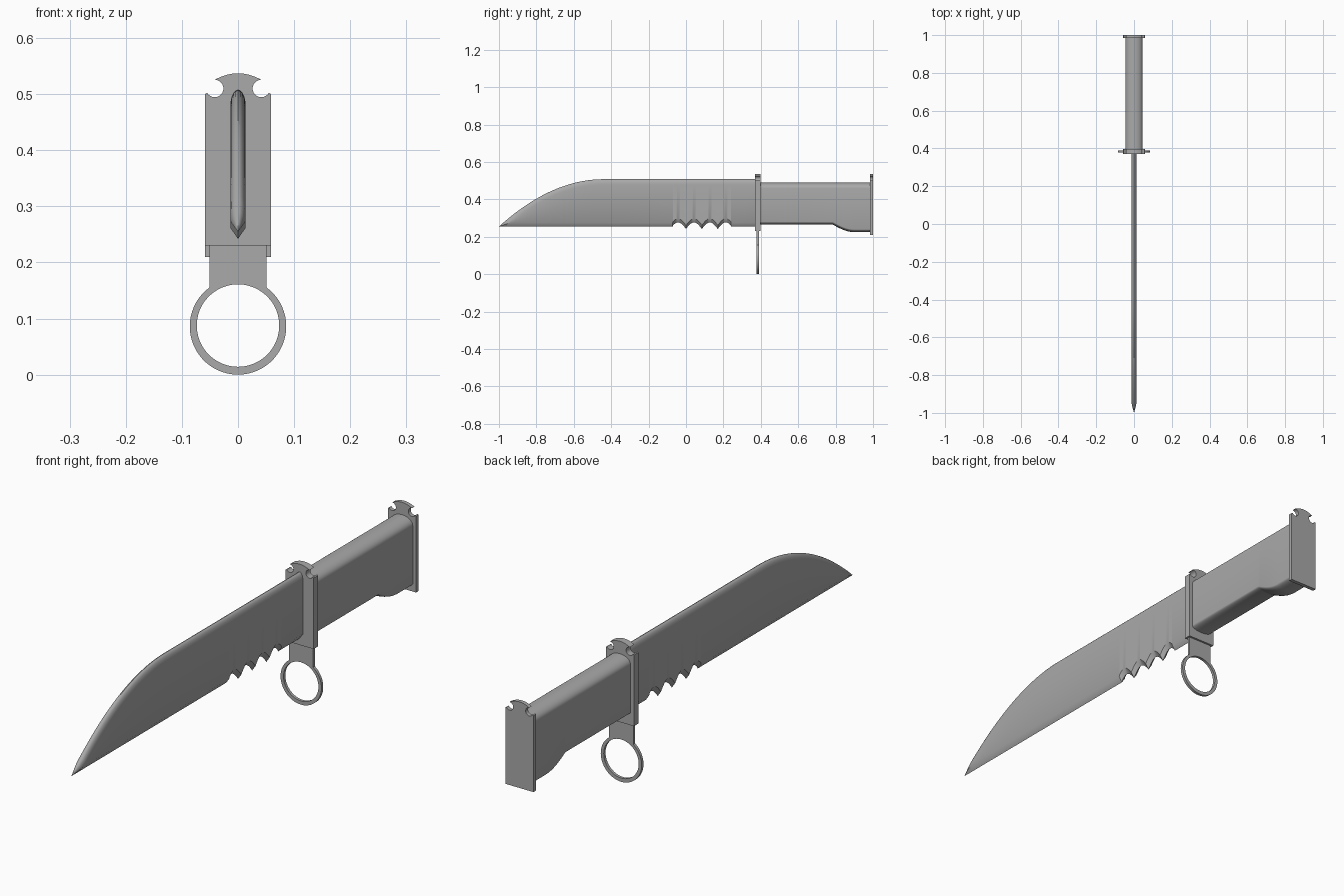
import bpy, bmesh, math

cube = bpy.data.objects.get("Cube")
if cube:
    bpy.data.objects.remove(cube, do_unlink=True)

steel = bpy.data.materials.new("grey steel")
steel.use_nodes = True
GREY = (0.4, 0.4, 0.4, 1)
steel.diffuse_color = GREY
steel.node_tree.nodes["Principled BSDF"].inputs["Base Color"].default_value = GREY


def finish(name, mesh, angle):
    mesh.materials.clear()
    mesh.materials.append(steel)
    obj = bpy.data.objects.new(name, mesh)
    bpy.context.collection.objects.link(obj)
    bpy.ops.object.select_all(action="DESELECT")
    obj.select_set(True)
    bpy.context.view_layer.objects.active = obj
    bpy.ops.object.shade_smooth_by_angle(angle=math.radians(angle))
    return obj


def loft(name, stations, section, angle):
    """Skin closed (x, z) sections placed along y."""
    bm = bmesh.new()
    rings = [[bm.verts.new((x, y, z)) for x, z in section(y)] for y in stations]
    n = len(rings[0])
    for a, b in zip(rings, rings[1:]):
        for i in range(n):
            j = (i + 1) % n
            bm.faces.new((a[i], a[j], b[j], b[i]))
    bm.faces.new(rings[0])
    bm.faces.new(rings[-1])
    bmesh.ops.remove_doubles(bm, verts=bm.verts, dist=0.00005)
    bmesh.ops.recalc_face_normals(bm, faces=bm.faces)
    mesh = bpy.data.meshes.new(name)
    bm.to_mesh(mesh)
    bm.free()
    return finish(name, mesh, angle)


def plate(name, outlines, y0, y1):
    """Extrude flat (x, z) outlines, holes included, from y0 to y1."""
    curve = bpy.data.curves.new(name, "CURVE")
    curve.dimensions = "2D"
    curve.fill_mode = "BOTH"
    curve.extrude = (y1 - y0) / 2
    for points in outlines:
        spline = curve.splines.new("POLY")
        spline.points.add(len(points) - 1)
        for p, (x, z) in zip(spline.points, points):
            p.co = (x, z, 0, 1)
        spline.use_cyclic_u = True
    temp = bpy.data.objects.new(name + " curve", curve)
    bpy.context.collection.objects.link(temp)
    bpy.context.view_layer.update()
    deps = bpy.context.evaluated_depsgraph_get()
    mesh = bpy.data.meshes.new_from_object(temp.evaluated_get(deps))
    bpy.data.objects.remove(temp, do_unlink=True)
    bm = bmesh.new()
    bm.from_mesh(mesh)
    bmesh.ops.remove_doubles(bm, verts=bm.verts, dist=0.00005)
    for v in bm.verts:
        x, z, d = v.co
        v.co = (x, (y0 + y1) / 2 + d, z)
    bmesh.ops.recalc_face_normals(bm, faces=bm.faces)
    bm.to_mesh(mesh)
    bm.free()
    return finish(name, mesh, 35)


def arc(cx, cz, r, start, end, steps):
    angles = [math.radians(start + (end - start) * i / steps) for i in range(steps + 1)]
    return [(cx + r * math.cos(a), cz + r * math.sin(a)) for a in angles]


def mirrored(half):
    """Close a right-hand outline with its mirror image."""
    return half + [(-x, z) for x, z in reversed(half) if abs(x) > 1e-6]


# Blade: clipped tip, scalloped teeth near the guard, bevelled edge and spine
def blade_section(y):
    t = max(0, (-0.44 - y) / 0.56)
    top = 0.508 - 0.253 * t * t
    bottom = 0.255
    if -0.07 < y < 0.24:
        bottom = 0.242 + 0.035 * abs(math.sin(math.pi * y / 0.085))
    h = max(top - bottom, 0.0004)
    w = 0.0138 * min(1, h / 0.045)
    edge, spine = min(0.02, h * 0.4), min(0.03, h * 0.5)
    half = [(0, bottom), (w, bottom + edge)]
    half += [(w * math.cos(a), top - spine + spine * math.sin(a))
             for a in (math.pi / 2 * i / 5 for i in range(5))]
    return mirrored(half + [(0, bottom + h)])


stations = [-1 + 0.56 * i / 28 for i in range(29)] + [-0.071]
stations += [-0.069 + 0.308 * i / 58 for i in range(59)] + [0.0, 0.085, 0.17, 0.241, 0.38]
loft("blade", sorted(set(stations)), blade_section, 35)


# Handle: rounded back, softly rounded belly with a heel swelling
def handle_section(y):
    t = min(1, max(0, (y - 0.785) / 0.115))
    bottom = 0.265 - 0.04 * math.sin(math.pi / 2 * t)
    w, crown, belly = 0.045, 0.03, 0.015
    quarter = [math.pi / 2 * i / 8 for i in range(9)]
    half = [(w * math.sin(a), bottom + belly - belly * math.cos(a)) for a in quarter]
    half += [(w * math.cos(a), 0.46 + crown * math.sin(a)) for a in quarter]
    half[-1] = (0, 0.46 + crown)
    return mirrored(half)


heel = [0.785 + 0.115 * i / 12 for i in range(13)]
loft("handle", [0.39] + heel + [0.99], handle_section, 40)


# Guard and pommel: plates with two round notches under a domed top
def notched_outline(bottom):
    half = [(0.059, bottom), (0.059, 0.5)]
    half += arc(0.0415, 0.51, 0.0155, -30, -270, 20)
    half += [(0.0415 * (1 - i / 8), 0.537 - 0.0115 * (1 - i / 8) ** 2) for i in range(1, 9)]
    return mirrored(half)


plate("guard", [notched_outline(0.23)], 0.37, 0.397)
plate("pommel", [notched_outline(0.21)], 0.985, 1.0)

# Mounting ring with its tang running up into the guard
RADIUS, TANG = 0.086, 0.051
lean = math.degrees(math.acos(TANG / RADIUS))
ring = arc(0, RADIUS, RADIUS, 180 - lean, 360 + lean, 48)
ring += [(TANG, 0.24), (-TANG, 0.24)]
plate("mounting_ring", [ring, arc(0, 0.0875, 0.0735, 0, 352.5, 47)], 0.378, 0.389)
